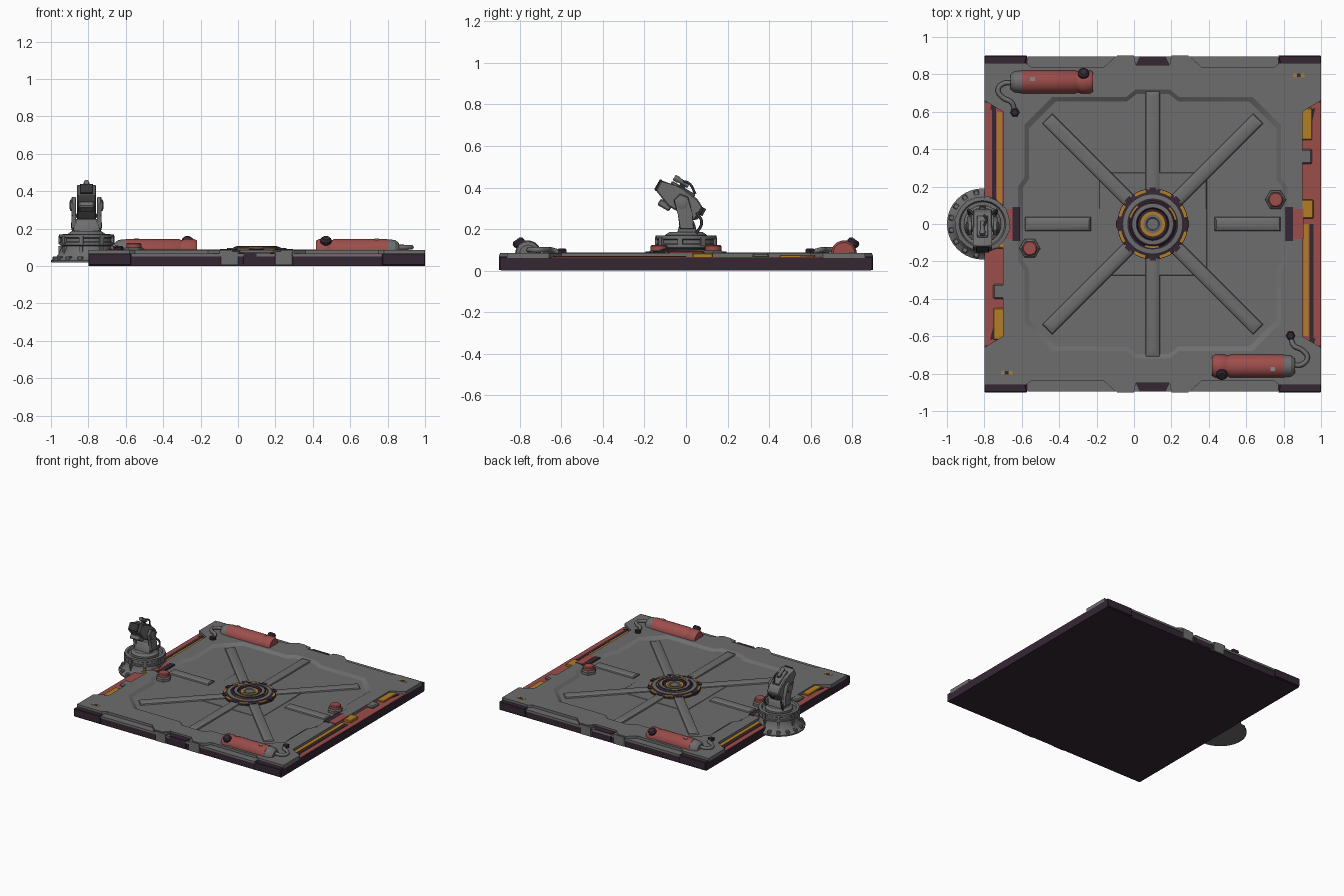
import bpy, bmesh, math
from mathutils import Matrix, Vector

if "Cube" in bpy.data.objects:
    bpy.data.objects.remove(bpy.data.objects["Cube"])

T, R = Matrix.Translation, Matrix.Rotation
I = Matrix.Identity(4)
CX = 0.1                                              # platform centre in x
HALF_TURN = T((2 * CX, 0, 0)) @ R(math.pi, 4, 'Z')    # platform has two-fold symmetry


def material(name, rgb):
    m = bpy.data.materials.new(name)
    m.diffuse_color = (*rgb, 1)
    m.use_nodes = True
    m.node_tree.nodes["Principled BSDF"].inputs["Base Color"].default_value = m.diffuse_color
    return m


GREY = material("steel grey", (0.155, 0.155, 0.155))
DARK = material("dark grey", (0.035, 0.035, 0.037))
RED = material("faded red", (0.33, 0.075, 0.07))
ORANGE = material("amber", (0.45, 0.21, 0.02))
PURPLE = material("dark purple", (0.035, 0.02, 0.034))
PALE = material("pale grey", (0.27, 0.25, 0.25))


def add(name, bm, mat, m=I, twin=False, bevel=0):
    if bevel:
        bmesh.ops.bevel(bm, geom=bm.edges[:], offset=bevel, segments=1, affect='EDGES')
    bmesh.ops.recalc_face_normals(bm, faces=bm.faces[:])
    bm.transform(m)
    me = bpy.data.meshes.new(name)
    bm.to_mesh(me)
    bm.free()
    me.polygons.foreach_set("use_smooth", [True] * len(me.polygons))
    me.set_sharp_from_angle(angle=math.radians(32))
    return place(name, me, mat, twin)


def place(name, data, mat, twin):
    data.materials.append(mat)
    for i in range(2 if twin else 1):
        o = bpy.data.objects.new(name + ("_opposite" if i else ""), data)
        bpy.context.collection.objects.link(o)
        if i:
            o.matrix_world = HALF_TURN


def loft(name, loops, mat, m=I, twin=False, caps=True, bevel=0):
    bm = bmesh.new()
    rings = [[bm.verts.new(p) for p in lp] for lp in loops]
    n = len(rings[0])
    for a, b in zip(rings, rings[1:]):
        for i in range(n):
            bm.faces.new((a[i], a[(i + 1) % n], b[(i + 1) % n], b[i]))
    if caps:
        bm.faces.new(rings[0])
        bm.faces.new(rings[-1])
    add(name, bm, mat, m, twin, bevel)


def prism(name, pts, z0, z1, mat, m=I, twin=False, bevel=0):
    loft(name, [[(x, y, z) for x, y in pts] for z in (z0, z1)], mat, m, twin, True, bevel)


def box(name, x0, x1, y0, y1, z0, z1, mat, m=I, twin=False, bevel=0):
    prism(name, [(x0, y0), (x1, y0), (x1, y1), (x0, y1)], z0, z1, mat, m, twin, bevel)


def lathe(name, prof, mat, m=I, twin=False, seg=40):
    bm = bmesh.new()
    vs = [bm.verts.new((r, 0, z)) for r, z in prof]
    es = [bm.edges.new(p) for p in zip(vs, vs[1:])]
    bmesh.ops.spin(bm, geom=vs + es, axis=(0, 0, 1), cent=(0, 0, 0), steps=seg, angle=2 * math.pi)
    bmesh.ops.remove_doubles(bm, verts=bm.verts[:], dist=1e-5)
    add(name, bm, mat, m, twin)


def arc(name, r0, r1, a0, a1, z0, z1, mat, m, n=6):
    ang = [math.radians(a0 + (a1 - a0) * i / n) for i in range(n + 1)]
    pts = [(r0 * math.cos(a), r0 * math.sin(a)) for a in ang]
    pts += [(r1 * math.cos(a), r1 * math.sin(a)) for a in reversed(ang)]
    prism(name, pts, z0, z1, mat, m)


def pipe(name, pts, r, mat, twin=False):
    cu = bpy.data.curves.new(name, 'CURVE')
    cu.dimensions, cu.bevel_depth, cu.bevel_resolution, cu.use_fill_caps = '3D', r, 2, True
    s = cu.splines.new('BEZIER')
    s.bezier_points.add(len(pts) - 1)
    for b, p in zip(s.bezier_points, pts):
        b.co, b.handle_left_type, b.handle_right_type = p, 'AUTO', 'AUTO'
    o = bpy.data.objects.new(name + "_path", cu)
    bpy.context.collection.objects.link(o)
    me = bpy.data.meshes.new_from_object(o.evaluated_get(bpy.context.evaluated_depsgraph_get()))
    bpy.data.objects.remove(o)
    me.materials.clear()
    place(name, me, mat, twin)


def quad(pts):
    """Mirror a first-quadrant outline into a closed loop."""
    r = list(reversed(pts))
    return (pts + [(-x, y) for x, y in r] + [(-x, -y) for x, y in pts] + [(x, -y) for x, y in r])


C = T((CX, 0, 0))

# Platform slab, frame with recess, sunken floor
box("base_slab", -0.8, 1.0, -0.89, 0.89, 0, 0.06, PURPLE)
opening = quad([(.72, .2), (.685, .25), (.685, .53), (.535, .68), (.14, .68), (.09, .72)])
outline = quad([(.8, .6), (.9, .66), (.9, .862), (.68, .862), (.65, .84), (.26, .84), (.2, .895),
                (.13, .895), (.09, .85)])
bm = bmesh.new()
for lp in (outline, opening):
    vs = [bm.verts.new((x, y, 0.056)) for x, y in lp]
    for i in range(len(vs)):
        bm.edges.new((vs[i - 1], vs[i]))
bmesh.ops.triangle_fill(bm, edges=bm.edges[:], use_beauty=True, normal=(0, 0, 1))
g = bmesh.ops.extrude_face_region(bm, geom=bm.faces[:])["geom"]
bmesh.ops.translate(bm, vec=(0, 0, 0.03), verts=[v for v in g if isinstance(v, bmesh.types.BMVert)])
add("frame", bm, GREY, C)
loft("recess_slope", [[(x, y, .086) for x, y in opening],
                      [(x * .965, y * .965, .07) for x, y in opening]], GREY, C, caps=False)
prism("recess_floor", opening, 0.055, 0.07, GREY, C)
box("centre_plate", -.29, .29, -.275, .275, .069, .073, GREY, C, bevel=.0015)
for sx in (-1, 1):
    box("plate_seam", sx * .285 - .002, sx * .285 + .002, .08, .25, .07, .0735, DARK, C)

# Edge ledges, corner guards, centre tabs
box("edge_ledge", -.57, .77, .83, .895, .05, .066, GREY, twin=True)
for s in (-1, 1):
    prism("corner_guard", [(s * .9, .83), (s * .9, .9), (s * .67, .9), (s * .69, .83)],
          .004, .068, PURPLE, C, True, bevel=.004)
    prism("tab_face", [(s * .21, .85), (s * .19, .9), (s * .1, .9), (s * .09, .85)],
          .004, .078, GREY, C, True)
prism("tab_inset", [(-.09, .85), (-.07, .895), (.07, .895), (.09, .85)], .01, .072, PURPLE, C, True)

# Side trays with painted strips and blocks (right side, repeated on the left)
box("side_tray", .88, .998, -.65, .65, .05, .065, RED, twin=True)
box("amber_strip", .905, .933, -.6, .0, .06, .07, ORANGE, twin=True)
box("dark_strip", .938, .96, -.63, .0, .06, .068, PURPLE, twin=True)
for y in (-.63, .6):
    prism("dark_wedge", [(.9, y), (.97, y + .02), (.95, y - .06)], .06, .069, PURPLE, twin=True)
box("amber_block", .89, .952, .45, .62, .06, .076, ORANGE, twin=True, bevel=.004)
box("grey_box", .89, .953, .32, .4, .06, .085, GREY, twin=True, bevel=.008)
box("amber_cap", .88, .96, .03, .13, .06, .084, ORANGE, twin=True, bevel=.005)
box("side_port_dark", .81, .85, -.09, .09, .08, .089, PURPLE, twin=True)
box("side_port_red", .85, .905, -.08, .08, .08, .09, RED, twin=True)
for i, mat in enumerate((ORANGE, PURPLE, ORANGE)):
    box("corner_marking", .85 + i * .022, .868 + i * .022, .785, .805, .08, .088, mat, twin=True)

# Radial ribs
for i in range(8):
    r0, r1 = (.33, .685) if i % 4 == 0 else (.17, .715) if i % 2 == 0 else (.17, .8)
    loops = []
    for w, z, e in ((.04, .066, 0), (.035, .079, .006), (.023, .0865, .025), (.01, .0885, .05)):
        k = r0 + (e * .4 if i % 4 == 0 else 0)
        loops.append([(k, -w, z), (r1 - e, -w, z), (r1 - e, w, z), (k, w, z)])
    loft("rib", loops, GREY, C @ R(i * math.pi / 4, 4, 'Z'))

# Central hub
lathe("hub_body", [(0, .07), (.19, .07), (.19, .084), (.175, .09), (.125, .095), (.115, .104),
                   (.085, .106), (.08, .096), (0, .096)], PURPLE, C)
lathe("hub_outer_ring", [(.136, .088), (.136, .0975), (.158, .0955), (.158, .088)], GREY, C)
lathe("hub_inner_ring", [(.09, .1), (.09, .108), (.108, .107), (.108, .1)], GREY, C)
lathe("hub_amber_ring", [(.048, .09), (.048, .102), (.066, .102), (.066, .09)], ORANGE, C)
lathe("hub_cap", [(0, .1), (.03, .1), (.036, .105), (.05, .105), (.05, .09)], GREY, C)
for i in range(8):
    arc("hub_amber_mark", .172, .187, i * 45 + 12, i * 45 + 32, .08, .0905, ORANGE, C)
    box("hub_clamp", .168, .195, -.018, .018, .07, .092, PURPLE, C @ R(i * math.pi / 4, 4, 'Z'))
for i in range(3):
    arc("hub_inner_mark", .114, .128, i * 120 + 10, i * 120 + 45, .09, .101, ORANGE, C)

# Red hex buttons beside the side ribs
H = T((.757, .13, 0))
lathe("button_collar", [(0, .068), (.056, .068), (.056, .09), (.046, .098), (0, .098)], GREY, H, True, 6)
lathe("button", [(0, .09), (.04, .09), (.04, .118), (.034, .124), (0, .124)], RED, H, True, 20)

# Gas tanks with valve, hose and plug
TM = T((0, .76, .083)) @ R(math.pi / 2, 4, 'Y')
lathe("tank", [(0, -.6), (.062, -.6), (.062, -.315), (.056, -.305), (.056, -.295), (.062, -.285),
               (.062, -.235), (.052, -.218), (0, -.218)], RED, TM, True, 32)
lathe("tank_neck", [(0, -.66), (.04, -.66), (.056, -.64), (.06, -.6), (0, -.6)], GREY, TM, True, 32)
box("tank_label", -.555, -.53, .765, .785, .135, .146, PALE, twin=True)
lathe("tank_valve", [(0, 0), (.022, 0), (.03, .012), (.03, .025), (.02, .036), (0, .036)], PURPLE,
      T((-.27, .795, .12)) @ R(-.6, 4, 'X'), True, 16)
pipe("hose", [(-.65, .755, .1), (-.70, .75, .1), (-.727, .715, .1), (-.70, .675, .1),
              (-.655, .65, .1), (-.637, .60, .085)], .013, GREY, True)
lathe("hose_plug", [(0, .08), (.025, .08), (.025, .1), (.018, .106), (0, .106)], PURPLE,
      T((-.637, .597, 0)), True, 6)

# Turret base
P = T((-.81, 0, 0))
lathe("turret_base", [(0, .018), (.188, .018), (.19, .03), (.168, .042), (.152, .06), (.132, .1),
                      (.132, .108), (.144, .112), (.144, .125), (.138, .13), (.138, .148),
                      (.146, .153), (.146, .168), (.125, .17), (.118, .155), (0, .155)], GREY, P)
lathe("turntable", [(0, .15), (.1, .15), (.1, .172), (.08, .186), (0, .186)], GREY, P)
for i in range(16):
    A = P @ R((i + .5) * math.pi / 8, 4, 'Z')
    box("base_foot", .15, .183, -.014, .014, .025, .052, GREY, A, bevel=.004)
    if i % 2:
        box("ring_lug", .13, .15, -.012, .012, .118, .16, GREY, A)
        box("base_fin", .125, .15, -.008, .008, .05, .108, GREY, A)

# Turret column and yoke (profiles drawn in y-z, extruded along x)
YZ = P @ Matrix(((0, 0, 1, 0), (1, 0, 0, 0), (0, 1, 0, 0), (0, 0, 0, 1)))
prism("column", [(-.045, .17), (.055, .17), (.045, .22), (.03, .25), (-.02, .25), (-.035, .21)],
      -.065, .065, GREY, YZ, bevel=.006)
for s in (-1, 1):
    a, b = sorted((s * .056, s * .08))
    prism("yoke_arm", [(-.03, .2), (.04, .2), (.03, .28), (.01, .355), (-.03, .37), (-.06, .34),
                       (-.035, .27)], a, b, GREY, YZ, bevel=.004)
    lathe("pivot", [(0, 0), (.03, 0), (.03, .008), (.018, .012), (0, .012)], GREY,
          P @ T((s * .078, -.02, .325)) @ R(s * math.pi / 2, 4, 'Y'), seg=20)
    pipe("yoke_cable", [(-.81 + s * .07, .05, .18), (-.81 + s * .075, .075, .23),
                        (-.81 + s * .045, .05, .28)], .007, DARK)

# Turret head, tilted up toward the front
prism("head", [(-.145, .385), (-.12, .435), (-.05, .41), (-.02, .40), (.055, .345), (.08, .305),
               (.04, .24), (-.085, .31)], -.052, .052, GREY, YZ, bevel=.006)
HM = P @ T((0, -.03, .335)) @ R(math.radians(-30), 4, 'X')
box("head_front_plate", -.036, .036, -.135, -.12, -.015, .045, DARK, HM, bevel=.004)
box("head_chin", -.042, .042, -.085, -.02, -.07, -.035, GREY, HM, bevel=.006)
box("head_rail", -.03, .03, -.08, .05, .05, .066, GREY, HM, bevel=.004)
lathe("scope", [(0, -.05), (.014, -.05), (.016, -.03), (.012, -.02), (.012, .03), (0, .03)], GREY,
      HM @ T((0, -.03, .085)) @ R(-math.pi / 2, 4, 'X'), seg=16)
box("scope_mount", -.008, .008, -.04, -.01, .06, .082, DARK, HM)
pipe("scope_cable", [(-.81, -.02, .43), (-.79, .015, .42), (-.80, .045, .37)], .006, DARK)
box("rear_pack", -.038, .038, .09, .118, -.04, .03, GREY, HM, bevel=.006)
lathe("rear_knob", [(0, .11), (.02, .11), (.02, .13), (0, .13)], DARK,
      HM @ T((0, 0, .01)) @ R(-math.pi / 2, 4, 'X'), seg=14)
